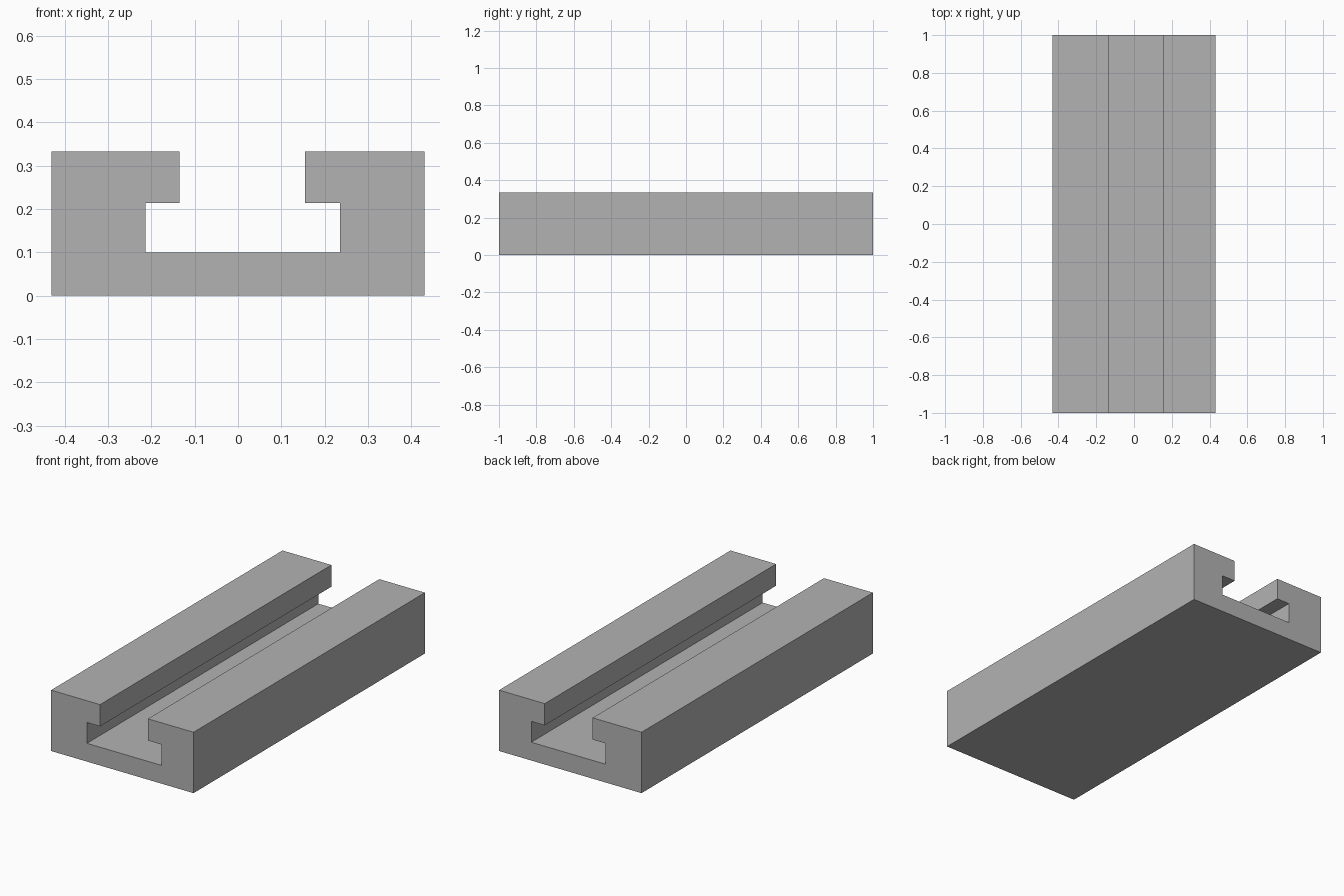
import bpy
import bmesh
from mathutils import Vector

cube = bpy.data.objects.get("Cube")
if cube:
    bpy.data.objects.remove(cube, do_unlink=True)

# Single grey material
grey = bpy.data.materials.new("plain grey")
grey.use_nodes = True
colour = (0.45, 0.45, 0.45, 1)
grey.diffuse_color = colour
grey.node_tree.nodes["Principled BSDF"].inputs["Base Color"].default_value = colour

# Cross-section of the slotted rail, in x and z; the slot sits slightly off centre
half_width, height, length = 0.431, 0.333, 2.0
floor_z, lip_z = 0.1, 0.214
profile = [
    (-half_width, 0), (half_width, 0), (half_width, height),
    (0.155, height), (0.155, lip_z), (0.236, lip_z), (0.236, floor_z),
    (-0.214, floor_z), (-0.214, lip_z), (-0.135, lip_z), (-0.135, height),
    (-half_width, height),
]

# Extrude the cross-section along the full length
bm = bmesh.new()
front = bm.faces.new([bm.verts.new((x, -length / 2, z)) for x, z in profile])
result = bmesh.ops.extrude_face_region(bm, geom=[front], use_keep_orig=True)
back_verts = [v for v in result["geom"] if isinstance(v, bmesh.types.BMVert)]
bmesh.ops.translate(bm, verts=back_verts, vec=Vector((0, length, 0)))
bmesh.ops.recalc_face_normals(bm, faces=bm.faces)

mesh = bpy.data.meshes.new("slotted_rail")
bm.to_mesh(mesh)
bm.free()
mesh.materials.append(grey)
rail = bpy.data.objects.new("slotted_rail", mesh)
bpy.context.collection.objects.link(rail)
